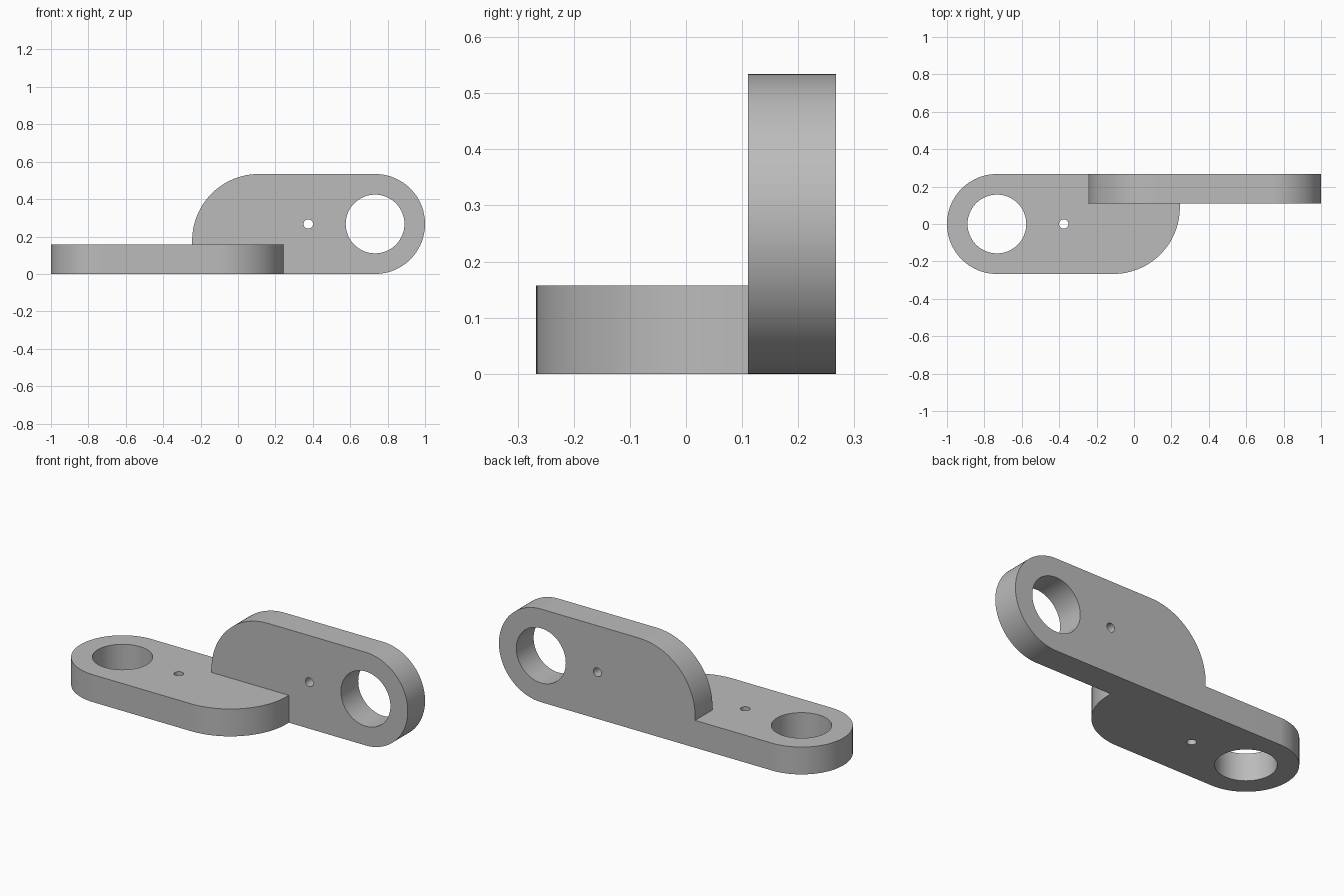
import bpy, bmesh, math

cube = bpy.data.objects.get("Cube")
if cube:
    bpy.data.objects.remove(cube, do_unlink=True)


def snap(v):
    """Round to a binary grid so touching faces line up exactly."""
    return round(v * 4096) / 4096


HALF = snap(0.267)      # half the plate width, also the end radius
THICK = snap(0.157)     # plate thickness
INNER = snap(0.245)     # reach of each plate past the centre
CORNER = snap(0.356)    # big corner radius
EYE_X = snap(1 - HALF)  # centre of the rounded end

steel = bpy.data.materials.new("plain grey")
steel.use_nodes = True
grey = (0.5, 0.5, 0.5, 1)
steel.diffuse_color = grey
steel.node_tree.nodes["Principled BSDF"].inputs["Base Color"].default_value = grey


def arc(cx, cz, r, start, end, steps):
    angles = [math.radians(start + (end - start) * i / steps) for i in range(steps + 1)]
    return [(snap(cx + r * math.cos(a)), snap(cz + r * math.sin(a))) for a in angles]


def upright(x, y, z):
    return (x, y, z)


def lying(x, y, z):
    """Half turn that lays the upright plate flat at the other end."""
    return (-x, HALF - z, HALF - y)


def prism(name, outline, y0, y1, place):
    bm = bmesh.new()
    near = [bm.verts.new(place(x, y0, z)) for x, z in outline]
    far = [bm.verts.new(place(x, y1, z)) for x, z in outline]
    bm.faces.new(near)
    bm.faces.new(far[::-1])
    n = len(outline)
    for i in range(n):
        j = (i + 1) % n
        bm.faces.new((near[i], far[i], far[j], near[j]))
    bmesh.ops.recalc_face_normals(bm, faces=bm.faces)
    mesh = bpy.data.meshes.new(name)
    bm.to_mesh(mesh)
    bm.free()
    mesh.materials.append(steel)
    obj = bpy.data.objects.new(name, mesh)
    bpy.context.collection.objects.link(obj)
    return obj


def activate(obj):
    bpy.ops.object.select_all(action='DESELECT')
    obj.select_set(True)
    bpy.context.view_layer.objects.active = obj


def combine(obj, other, operation):
    mod = obj.modifiers.new("combine", 'BOOLEAN')
    mod.operation = operation
    mod.solver = 'EXACT'
    mod.object = other
    activate(obj)
    bpy.ops.object.modifier_apply(modifier=mod.name)
    bpy.data.objects.remove(other, do_unlink=True)


def plate(name, place):
    # Round end, large rounded corner, square corner
    outline = arc(EYE_X, HALF, HALF, -90, 90, 48)
    outline += arc(CORNER - INNER, 2 * HALF - CORNER, CORNER, 90, 180, 32)
    outline.append((-INNER, 0))
    obj = prism(name, outline, HALF - THICK, HALF, place)
    # Large eye and small pin hole
    for x, r, steps in ((EYE_X, 0.157, 64), (0.376, 0.025, 24)):
        circle = arc(x, HALF, r, 0, 360, steps)[:-1]
        cutter = prism("hole_cutter", circle, HALF - 2 * THICK, HALF + THICK, place)
        cutter.hide_render = True
        combine(obj, cutter, 'DIFFERENCE')
    return obj


# Two identical plates at right angles, fused along the shared bar
link = plate("twisted_link", upright)
combine(link, plate("lying_plate", lying), 'UNION')

# Merge coplanar pieces left by the union
bm = bmesh.new()
bm.from_mesh(link.data)
bmesh.ops.remove_doubles(bm, verts=bm.verts, dist=0.0002)
bmesh.ops.dissolve_limit(bm, angle_limit=0.005, verts=bm.verts, edges=bm.edges)
bm.to_mesh(link.data)
bm.free()

# Smooth rounds, crisp rims, flat sides kept flat
activate(link)
bpy.ops.object.shade_smooth_by_angle(angle=math.radians(30))
normals = link.modifiers.new("flat_sides", 'WEIGHTED_NORMAL')
normals.keep_sharp = True
